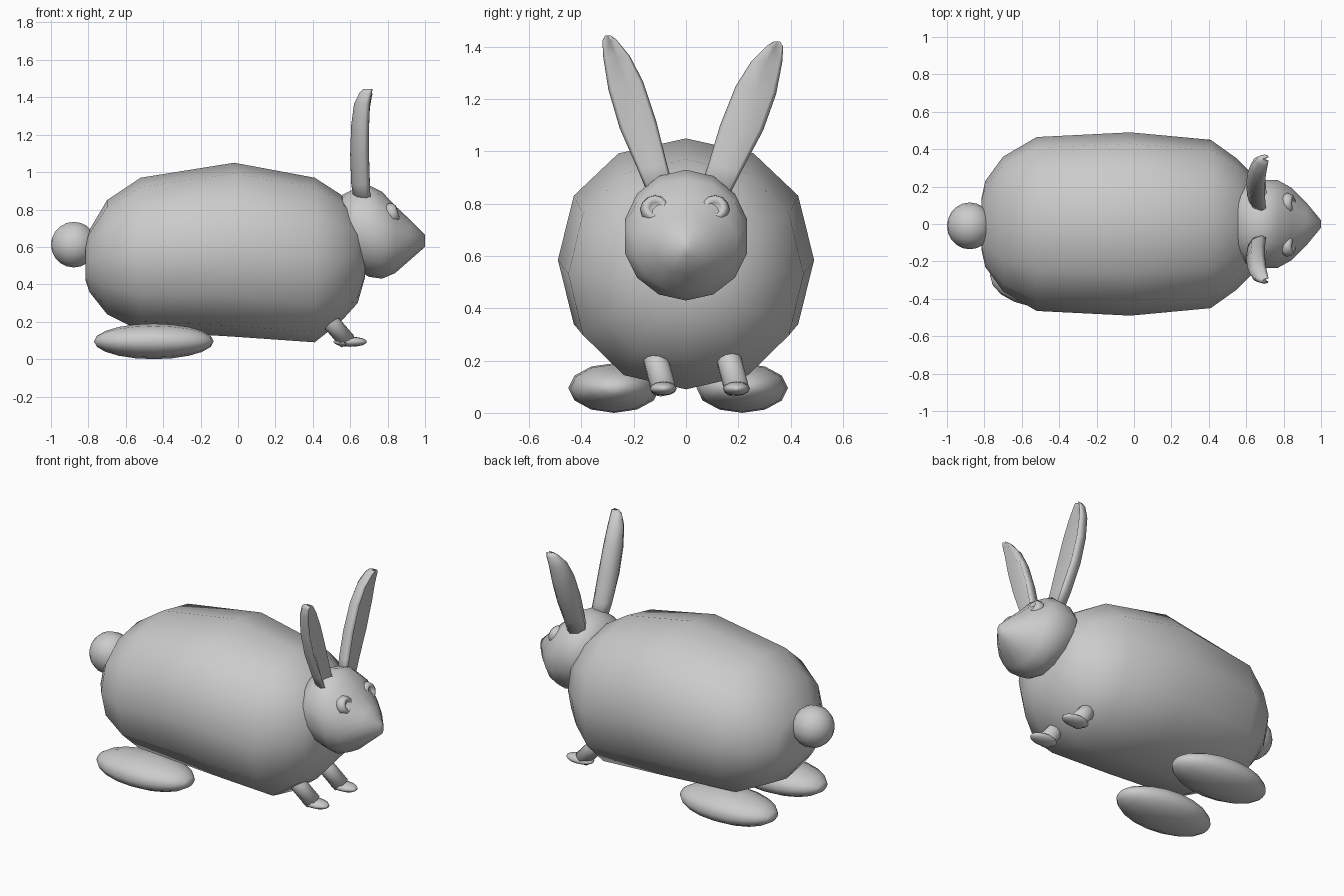
import bpy, bmesh
from math import sin, cos, pi, copysign
from mathutils import Vector, Matrix

if "Cube" in bpy.data.objects:
    bpy.data.objects.remove(bpy.data.objects["Cube"])


def finish(name, bm):
    bmesh.ops.recalc_face_normals(bm, faces=bm.faces)
    for f in bm.faces:
        f.smooth = True
    me = bpy.data.meshes.new(name)
    bm.to_mesh(me)
    bm.free()
    ob = bpy.data.objects.new(name, me)
    bpy.context.collection.objects.link(ob)
    return ob


def loft(name, rings):
    bm = bmesh.new()
    vr = [[bm.verts.new(p) for p in r] for r in rings]
    n = len(vr[0])
    for a, b in zip(vr, vr[1:]):
        for i in range(n):
            j = (i + 1) % n
            bm.faces.new((a[i], a[j], b[j], b[i]))
    bm.faces.new(vr[0])
    bm.faces.new(vr[-1])
    return finish(name, bm)


def oval_ring(x, lo, hi, ry, n, e=1.0):
    # upright oval cross-section at x, spanning lo..hi in z and -ry..ry in y
    pts = []
    for i in range(n):
        a = 2 * pi * i / n
        s, c = sin(a), cos(a)
        pts.append((x, ry * copysign(abs(s) ** e, s),
                    (lo + hi) / 2 + (hi - lo) / 2 * copysign(abs(c) ** e, c)))
    return pts


def ellipsoid(name, loc, size, seg=14, rings=9, axis_x=True):
    bm = bmesh.new()
    bmesh.ops.create_uvsphere(bm, u_segments=seg, v_segments=rings, radius=1)
    if axis_x:
        bmesh.ops.rotate(bm, matrix=Matrix.Rotation(pi / 2, 3, 'Y'), verts=bm.verts)
    bmesh.ops.scale(bm, vec=size, verts=bm.verts)
    bmesh.ops.translate(bm, vec=loc, verts=bm.verts)
    return finish(name, bm)


def along(profile, centre, axis, n=12):
    # circular rings (radius, distance) along an arbitrary axis
    q = Vector(axis).to_track_quat('Z', 'Y')
    return [[Vector(centre) + q @ Vector((r * cos(2 * pi * i / n), r * sin(2 * pi * i / n), d))
             for i in range(n)] for r, d in profile]


# Body: x, bottom, top, half width
body = [(-.815, .42, .64, .14), (-.795, .36, .69, .23), (-.70, .24, .85, .36),
        (-.52, .15, .97, .465), (-.02, .12, 1.05, .49), (.41, .09, .97, .45),
        (.55, .20, .88, .35), (.64, .30, .78, .26), (.68, .44, .68, .14)]
loft("body", [oval_ring(*s, 12, .92) for s in body])

# Head tapering to the nose
head = [(.53, .62, .80, .08), (.56, .55, .88, .19), (.63, .48, .915, .235),
        (.70, .44, .93, .24), (.77, .43, .895, .24), (.84, .46, .82, .20),
        (.92, .53, .745, .12), (1.0, .60, .665, .02)]
loft("head", [oval_ring(*s, 14) for s in head])

# Ears: inner edge y,z, outer edge y,z, back x, front x
ear = [(.05, .85, .165, .83, .62, .71), (.085, .95, .215, .93, .605, .705),
       (.13, 1.10, .295, 1.08, .60, .70), (.19, 1.25, .345, 1.22, .605, .70),
       (.25, 1.345, .368, 1.34, .62, .705), (.31, 1.405, .372, 1.40, .65, .715),
       (.335, 1.42, .36, 1.42, .67, .72)]
section = [(-1, .75), (-.7, .25), (0, 0), (.7, .25), (1, .75), (.8, 1), (0, .6), (-.8, 1)]
for name, sy, sz, dz in (("ear_right", 1, 1, 0), ("ear_left", -.86, 1.045, -.04)):
    rings = []
    for yi, zi, yo, zo, xb, xf in ear:
        rings.append([(xb + f * (xf - xb),
                       sy * (yi + (u + 1) / 2 * (yo - yi)),
                       sz * (zi + (u + 1) / 2 * (zo - zi)) + dz) for u, f in section])
    loft(name, rings)

# Eyes with a dished pupil
eye = [(.02, -.045), (.045, -.03), (.057, 0), (.048, .026), (.032, .036), (.022, .02), (.008, .015)]
for name, y in (("eye_left", -.118), ("eye_right", .11)):
    loft(name, along(eye, (.82, y, .778), (1, 0, .3)))

# Tail
ellipsoid("tail", (-.878, -.01, .612), (.122, .125, .125), 14, 10)

# Hind feet
for name, y in (("hind_foot_left", -.275), ("hind_foot_right", .215)):
    ellipsoid(name, (-.45, y, .095), (.32, .175, .095), 12, 10)

# Front legs and paws
for name, y in (("left", -.087), ("right", .193)):
    top, low = Vector((.42, y - .05, .285)), Vector((.585, y, .095))
    length = (low - top).length
    loft("front_leg_" + name, along([(.048, 0), (.048, length)], top, low - top))
    ellipsoid("front_paw_" + name, (.60, y, .093), (.09, .052, .027), 12, 8)
